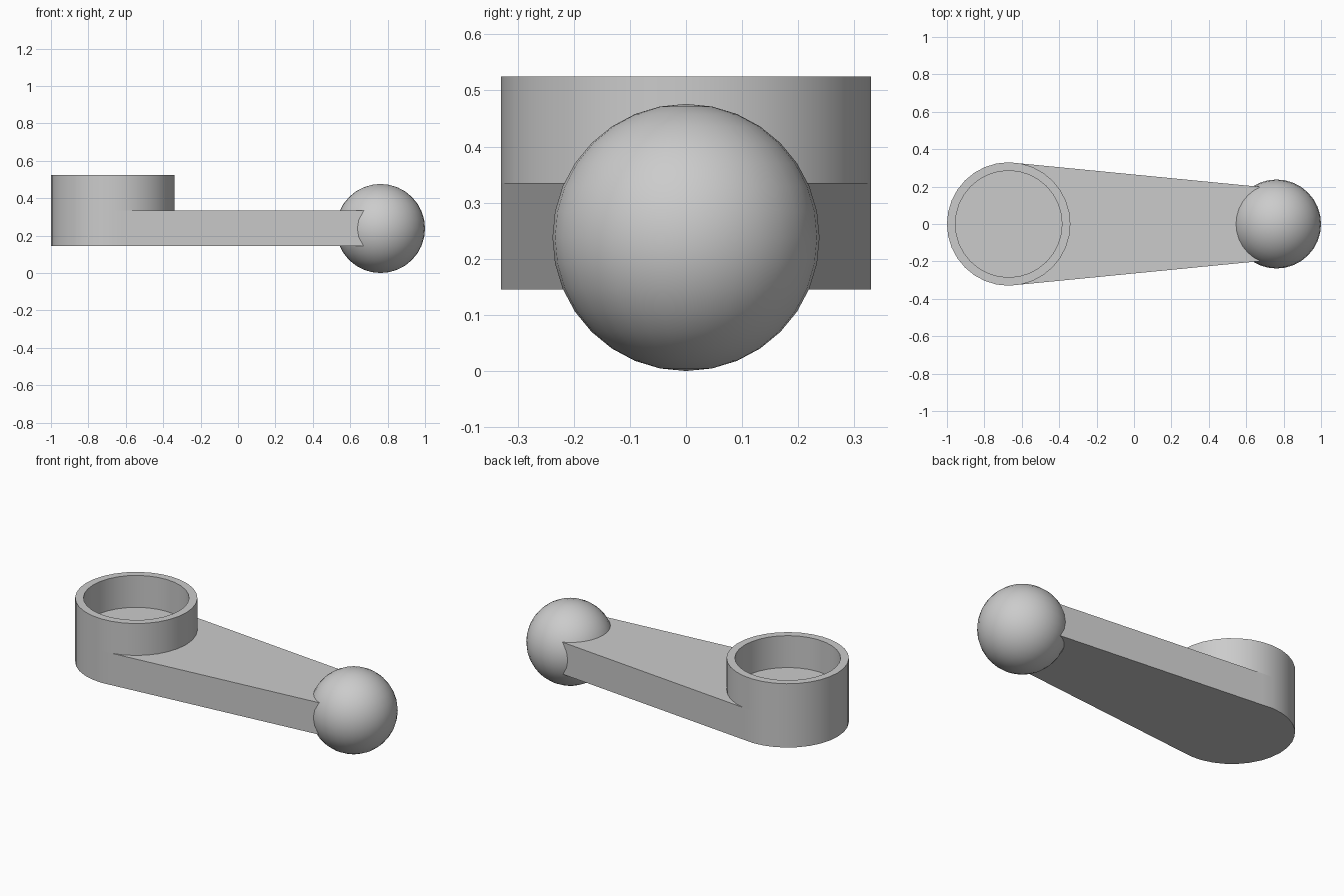
import bpy, bmesh
from math import radians, sin, cos

if "Cube" in bpy.data.objects:
    bpy.data.objects.remove(bpy.data.objects["Cube"], do_unlink=True)

SEGMENTS = 32
CUP_X, CUP_R, CUP_INNER = -0.67, 0.33, 0.285
BALL_X, BALL_R = 0.762, 0.238
BOTTOM, ARM_TOP, RIM = 0.145, 0.335, 0.525

grey = bpy.data.materials.new("plain grey")
grey.use_nodes = True
colour = (0.6, 0.6, 0.6, 1)
grey.diffuse_color = colour
grey.node_tree.nodes["Principled BSDF"].inputs["Base Color"].default_value = colour


def finish(name, bm):
    """Turn a bmesh into a named object, smooth except at sharp edges."""
    bmesh.ops.recalc_face_normals(bm, faces=bm.faces)
    mesh = bpy.data.meshes.new(name)
    bm.to_mesh(mesh)
    bm.free()
    mesh.materials.append(grey)
    obj = bpy.data.objects.new(name, mesh)
    bpy.context.collection.objects.link(obj)
    bpy.ops.object.select_all(action="DESELECT")
    obj.select_set(True)
    bpy.context.view_layer.objects.active = obj
    bpy.ops.object.shade_smooth_by_angle(angle=radians(30))


def circle_point(step, radius):
    a = radians(360 * step / SEGMENTS)
    return CUP_X + radius * cos(a), radius * sin(a)


# Tapered arm: rounded under the cup, narrowing until it is inside the ball
bm = bmesh.new()
outline = [circle_point(i, CUP_R) for i in range(7, SEGMENTS - 6)]
outline += [(BALL_X, -0.19), (BALL_X, 0.19)]
base = bm.faces.new([bm.verts.new((x, y, BOTTOM)) for x, y in outline])
top = bmesh.ops.extrude_face_region(bm, geom=[base], use_keep_orig=True)
top_verts = [v for v in top["geom"] if isinstance(v, bmesh.types.BMVert)]
bmesh.ops.translate(bm, vec=(0, 0, ARM_TOP - BOTTOM), verts=top_verts)
finish("arm", bm)

# Open cup wall standing on the arm, whose top is the cup floor
bm = bmesh.new()
profile = [(CUP_R, ARM_TOP), (CUP_R, RIM), (CUP_INNER, RIM), (CUP_INNER, ARM_TOP)]
rings = [[bm.verts.new((*circle_point(i, r), z)) for i in range(SEGMENTS)]
         for r, z in profile]
for lower, upper in zip(rings, rings[1:]):
    for i in range(SEGMENTS):
        j = (i + 1) % SEGMENTS
        bm.faces.new((lower[i], lower[j], upper[j], upper[i]))
finish("cup_wall", bm)

# Part of the cup floor that reaches past the arm's straight sides is covered
# by the arm itself, so only the knob remains
bm = bmesh.new()
bmesh.ops.create_uvsphere(bm, u_segments=SEGMENTS, v_segments=16, radius=BALL_R)
bmesh.ops.translate(bm, vec=(BALL_X, 0, BALL_R), verts=bm.verts)
finish("ball_knob", bm)
